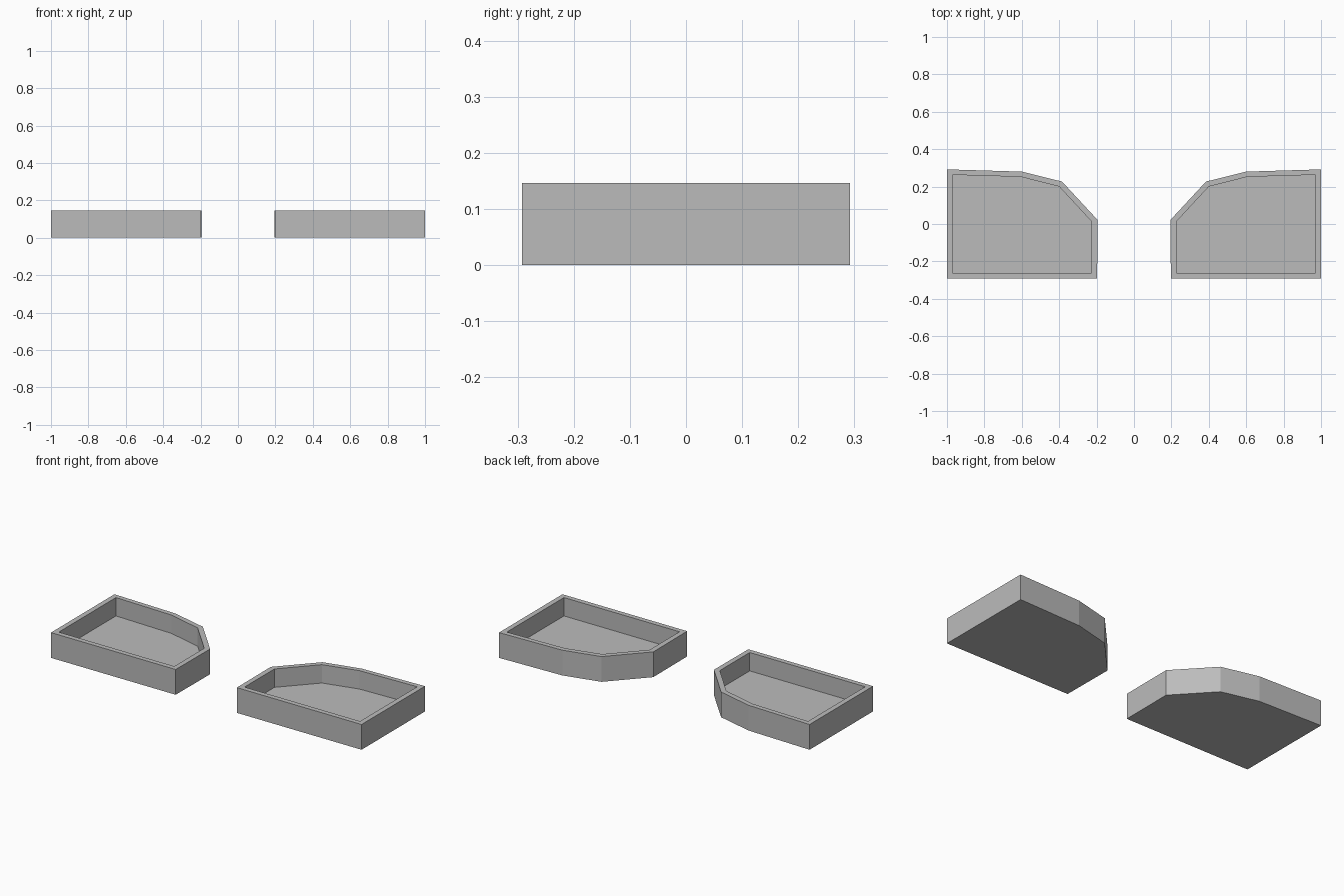
import bpy
import bmesh

cube = bpy.data.objects.get("Cube")
if cube:
    bpy.data.objects.remove(cube, do_unlink=True)

HEIGHT, FLOOR = 0.147, 0.04

# Outer and inner outlines of the left tray, counter-clockwise from above
OUTER = [(0.197, -0.292), (1, -0.292), (1, 0.292), (0.6, 0.28), (0.385, 0.227), (0.195, 0.022)]
INNER = [(0.226, -0.263), (0.97, -0.263), (0.97, 0.263), (0.605, 0.252), (0.4, 0.2), (0.226, 0.012)]

grey = bpy.data.materials.new("light grey")
grey.use_nodes = True
colour = (0.5, 0.5, 0.5, 1)
grey.diffuse_color = colour
grey.node_tree.nodes["Principled BSDF"].inputs["Base Color"].default_value = colour


def make_tray(name, side):
    """Open tray: base, outer wall, rim, inner wall and floor; side mirrors it in x."""
    bm = bmesh.new()

    def ring(outline, z):
        return [bm.verts.new((side * x, y, z)) for x, y in outline]

    rings = [ring(OUTER, 0), ring(OUTER, HEIGHT), ring(INNER, HEIGHT), ring(INNER, FLOOR)]
    n = len(OUTER)
    for low, high in zip(rings, rings[1:]):
        for i in range(n):
            j = (i + 1) % n
            bm.faces.new((low[i], low[j], high[j], high[i]))
    bm.faces.new(rings[0])
    bm.faces.new(rings[-1])
    bmesh.ops.recalc_face_normals(bm, faces=bm.faces)
    mesh = bpy.data.meshes.new(name)
    bm.to_mesh(mesh)
    bm.free()
    mesh.materials.append(grey)
    bpy.context.collection.objects.link(bpy.data.objects.new(name, mesh))


make_tray("left_tray", 1)
make_tray("right_tray", -1)
